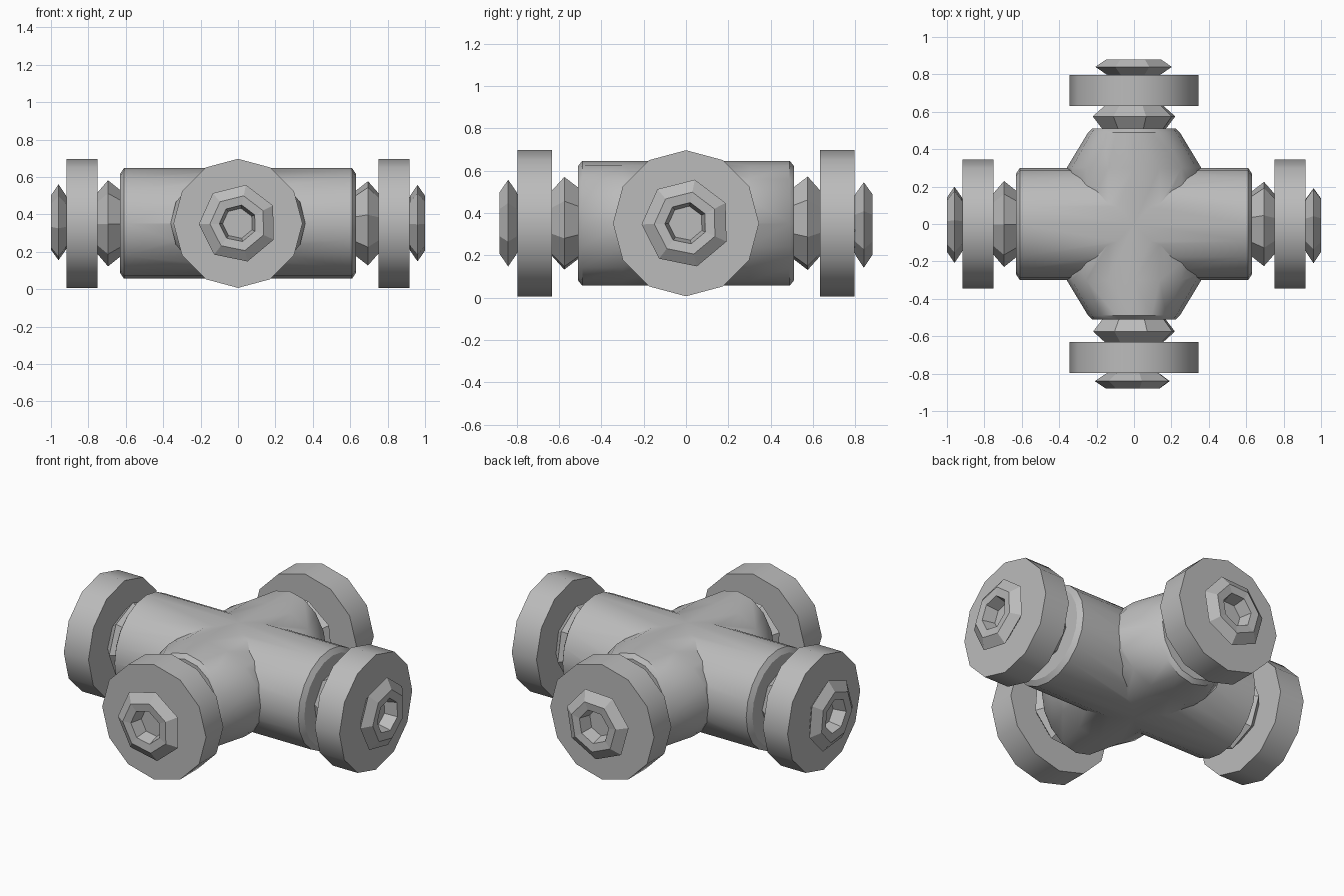
import bpy, bmesh, math
from mathutils import Matrix

old = bpy.data.objects.get("Cube")
if old:
    bpy.data.objects.remove(old, do_unlink=True)

AXIS_Z = 0.352
SMOOTH = math.radians(32)

metal = bpy.data.materials.new("grey metal")
metal.use_nodes = True
GREY = (0.5, 0.5, 0.5, 1)
metal.diffuse_color = GREY
metal.node_tree.nodes["Principled BSDF"].inputs["Base Color"].default_value = GREY


def lathe(name, profile, sides, turn, closed=False, phase=0.0, smooth=False):
    """Sweep (distance, width radius, height radius) points round an arm axis."""
    bm = bmesh.new()
    rings = []
    for d, rw, rh in profile:
        angles = [phase + 2 * math.pi * i / sides for i in range(sides)]
        rings.append([bm.verts.new((d, rw * math.sin(a), rh * math.cos(a)))
                      for a in angles])
    pairs = list(zip(rings, rings[1:]))
    if closed:
        pairs.append((rings[-1], rings[0]))
    else:
        bm.faces.new(rings[0])
        bm.faces.new(rings[-1])
    for a, b in pairs:
        for i in range(sides):
            j = (i + 1) % sides
            bm.faces.new((a[i], a[j], b[j], b[i]))
    bm.transform(Matrix.Translation((0, 0, AXIS_Z)) @ Matrix.Rotation(turn, 4, "Z"))
    bmesh.ops.recalc_face_normals(bm, faces=bm.faces)
    mesh = bpy.data.meshes.new(name)
    bm.to_mesh(mesh)
    bm.free()
    mesh.materials.append(metal)
    obj = bpy.data.objects.new(name, mesh)
    bpy.context.collection.objects.link(obj)
    if smooth:
        shade(obj)
    return obj


def shade(obj):
    bpy.ops.object.select_all(action="DESELECT")
    obj.select_set(True)
    bpy.context.view_layer.objects.active = obj
    bpy.ops.object.shade_smooth_by_angle(angle=SMOOTH)


def ring(name, points, *args, **kw):
    return lathe(name, [(d, r, r) for d, r in points], *args, closed=True, **kw)


def mirrored(points):
    return [(-d, w, h) for d, w, h in reversed(points)] + points


# Cross-shaped body: a straight barrel joined to a barrel that narrows outward
body = lathe("cross_body", mirrored([(0.61, 0.3, 0.295), (0.63, 0.27, 0.265)]),
             20, 0)
branch = lathe("branch_cutter", mirrored([(0.3, 0.36, 0.295), (0.49, 0.245, 0.295),
                                          (0.51, 0.225, 0.27)]),
               16, math.pi / 2)
union = body.modifiers.new("join", "BOOLEAN")
union.operation = "UNION"
union.solver = "EXACT"
union.object = branch
bpy.context.view_layer.objects.active = body
bpy.ops.object.select_all(action="DESELECT")
body.select_set(True)
bpy.ops.object.modifier_apply(modifier="join")
bpy.data.objects.remove(branch, do_unlink=True)
shade(body)

# Four ends, each with a stub, gasket, flange and nut
for k, side in enumerate(("left", "back", "right", "front")):
    turn = k * math.pi / 2
    end = 0.63 if k % 2 == 0 else 0.51
    tilt = 0.2 + 0.3 * k
    lathe(side + "_stub", [(end - 0.03, 0.13, 0.13), (end + 0.29, 0.13, 0.13)],
          8, turn, phase=tilt)
    ring(side + "_gasket",
         [(end - 0.01, 0.13), (end - 0.01, 0.17), (end + 0.065, 0.23),
          (end + 0.125, 0.16), (end + 0.125, 0.13)], 8, turn, phase=tilt)
    ring(side + "_flange",
         [(end + 0.122, 0.12), (end + 0.122, 0.345),
          (end + 0.286, 0.345), (end + 0.286, 0.12)], 12, turn, smooth=True)
    ring(side + "_nut",
         [(end + 0.28, 0.12), (end + 0.29, 0.15), (end + 0.33, 0.21),
          (end + 0.37, 0.15), (end + 0.365, 0.10), (end + 0.28, 0.08)],
         7, turn, phase=tilt)
